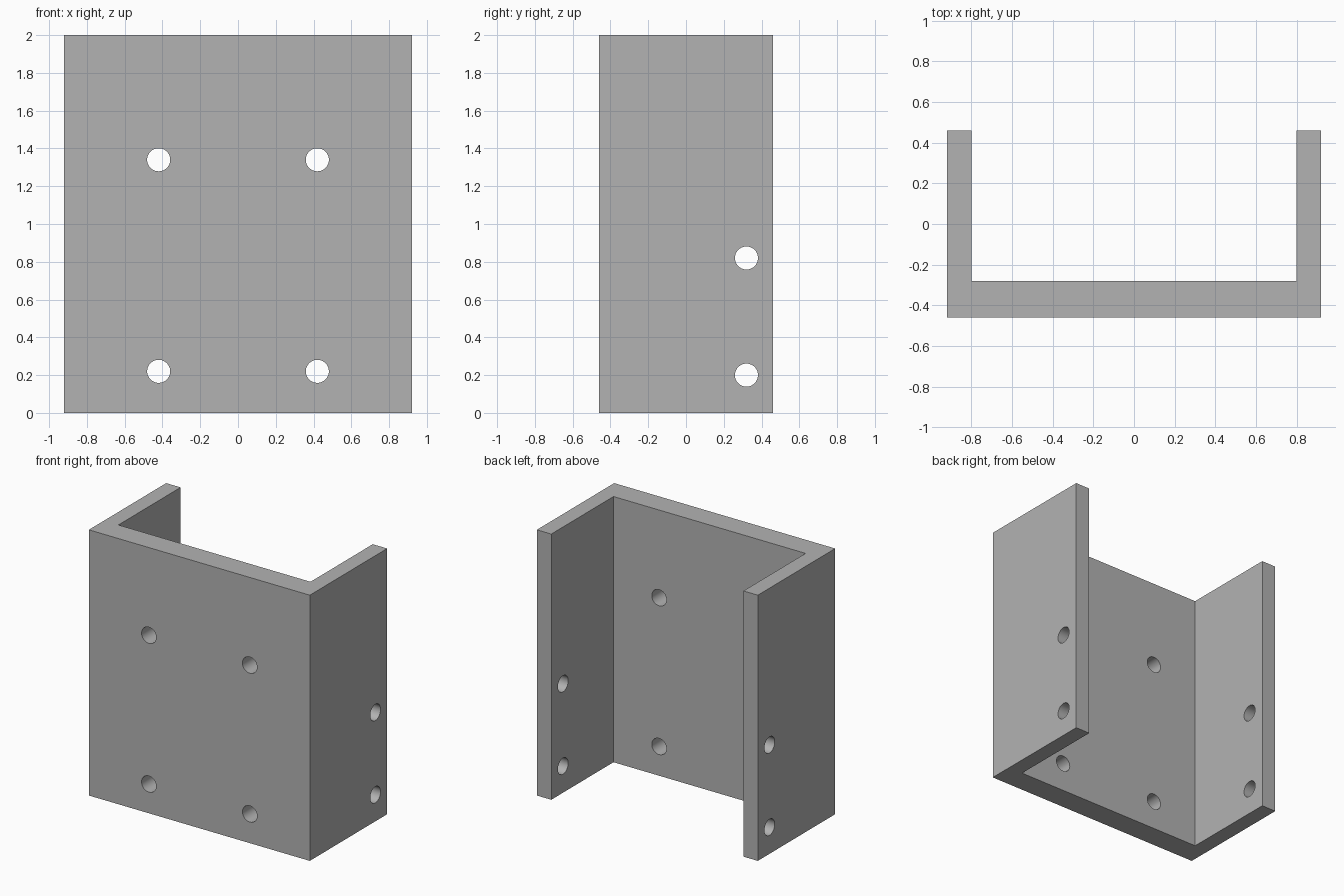
import bpy, bmesh, math
from mathutils import Matrix

cube = bpy.data.objects.get("Cube")
if cube:
    bpy.data.objects.remove(cube, do_unlink=True)

HALF_W, HALF_D, HEIGHT = 0.92, 0.46, 2.0
INNER_X, INNER_Y = 0.80, -0.28
HOLE_R = 0.061

# Plain grey material
grey = bpy.data.materials.new("plain_grey")
grey.use_nodes = True
colour = (0.45, 0.45, 0.45, 1)
grey.diffuse_color = colour
grey.node_tree.nodes["Principled BSDF"].inputs["Base Color"].default_value = colour


def make_object(name, bm):
    bmesh.ops.recalc_face_normals(bm, faces=bm.faces)
    mesh = bpy.data.meshes.new(name)
    bm.to_mesh(mesh)
    bm.free()
    mesh.materials.append(grey)
    obj = bpy.data.objects.new(name, mesh)
    bpy.context.collection.objects.link(obj)
    return obj


# U-shaped channel extruded upward
half = [(HALF_W, -HALF_D), (HALF_W, HALF_D), (INNER_X, HALF_D), (INNER_X, INNER_Y)]
outline = half + [(-x, y) for x, y in reversed(half)]
bm = bmesh.new()
base = bm.faces.new([bm.verts.new((x, y, 0)) for x, y in outline])
top = bmesh.ops.extrude_face_region(bm, geom=[base])["geom"]
bmesh.ops.translate(bm, vec=(0, 0, HEIGHT),
                    verts=[v for v in top if isinstance(v, bmesh.types.BMVert)])
bracket = make_object("channel_bracket", bm)

# Bolt hole cutters through the front plate and both side flanges
bm = bmesh.new()


def add_drill(location, axis, depth):
    turn = Matrix.Rotation(math.pi / 2, 4, axis)
    bmesh.ops.create_cone(bm, cap_ends=True, segments=48, radius1=HOLE_R,
                          radius2=HOLE_R, depth=depth,
                          matrix=Matrix.Translation(location) @ turn)


for side in (-1, 1):
    for z in (0.22, 1.34):
        add_drill((side * 0.42, -0.37, z), 'X', 0.3)
    for z in (0.20, 0.82):
        add_drill((side * 0.86, 0.32, z), 'Y', 0.3)
drills = make_object("hole_cutters", bm)
drills.hide_render = True

# Cut the holes and keep the plate edges sharp
cut = bracket.modifiers.new("bolt_holes", 'BOOLEAN')
cut.operation = 'DIFFERENCE'
cut.solver = 'EXACT'
cut.object = drills
bpy.context.view_layer.objects.active = bracket
bracket.select_set(True)
bpy.ops.object.modifier_apply(modifier=cut.name)
bpy.data.objects.remove(drills, do_unlink=True)
bpy.ops.object.shade_smooth_by_angle(angle=math.radians(30))
